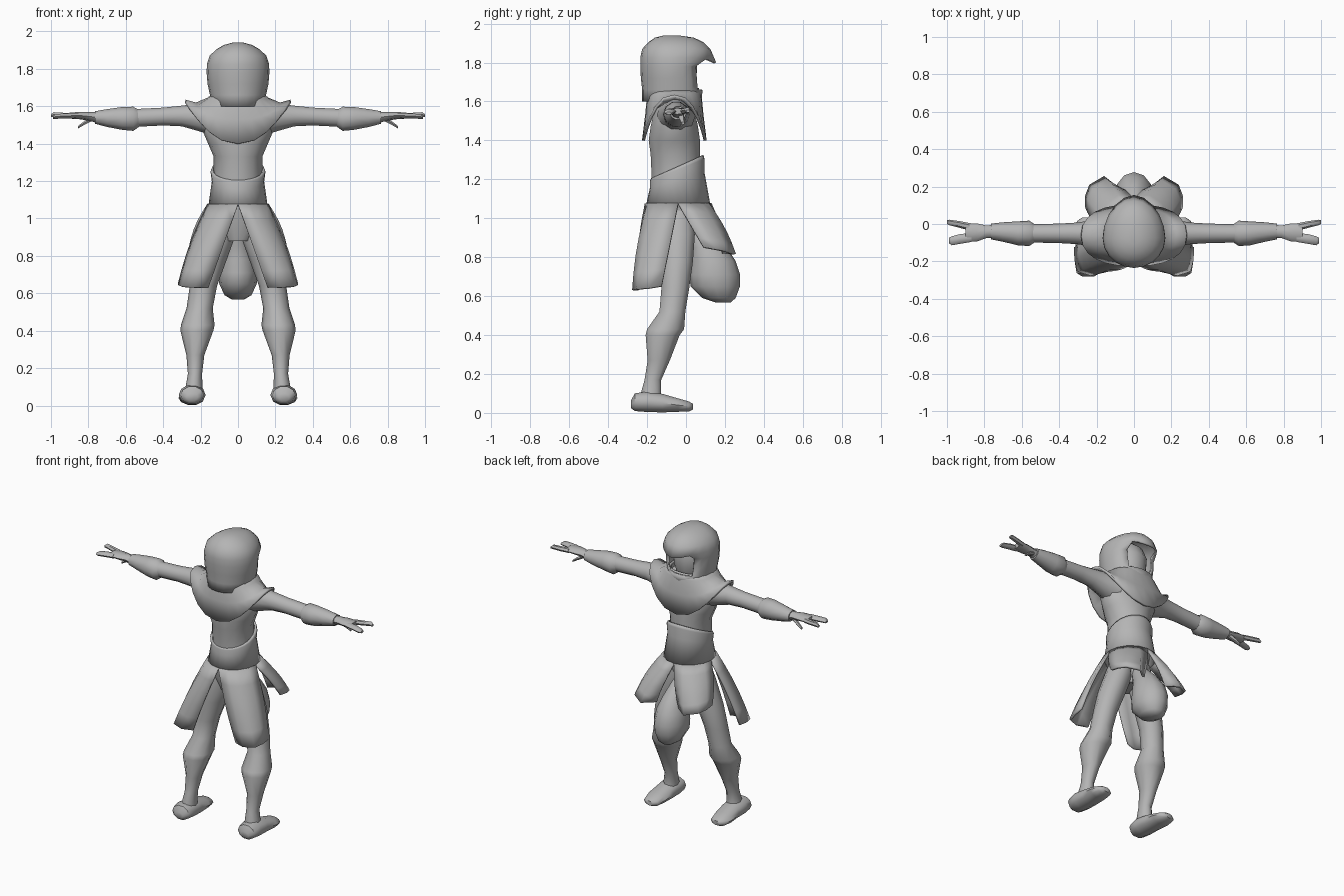
import bpy, math
from mathutils import Vector

cloth = bpy.data.materials.new("plain grey")
cloth.diffuse_color = (0.46, 0.46, 0.46, 1)


def make(name, verts, faces, mirror=False, thick=0.0, angle=50):
    me = bpy.data.meshes.new(name)
    me.from_pydata([tuple(v) for v in verts], [], faces)
    me.materials.append(cloth)
    ob = bpy.data.objects.new(name, me)
    bpy.context.collection.objects.link(ob)
    bpy.ops.object.select_all(action='DESELECT')
    ob.select_set(True)
    bpy.context.view_layer.objects.active = ob
    bpy.ops.object.mode_set(mode='EDIT')
    bpy.ops.mesh.select_all(action='SELECT')
    bpy.ops.mesh.normals_make_consistent(inside=False)
    bpy.ops.object.mode_set(mode='OBJECT')
    bpy.ops.object.shade_smooth_by_angle(angle=math.radians(angle))
    if thick:
        m = ob.modifiers.new("thickness", 'SOLIDIFY')
        m.thickness, m.offset = thick, -1
    if mirror:
        ob.modifiers.new("mirror", 'MIRROR')
    return ob


def skin(rows, closed=True):
    """Quads joining equally long rows of points."""
    n = len(rows[0])
    verts = [p for r in rows for p in r]
    faces = [(i * n + j, i * n + (j + 1) % n, (i + 1) * n + (j + 1) % n, (i + 1) * n + j)
             for i in range(len(rows) - 1) for j in range(n if closed else n - 1)]
    return verts, faces


def loft(name, rings, axis='z', n=10, caps=True, **kw):
    """Rings are centre x, y, z and two radii, across the given axis."""
    rows = []
    for x, y, z, a, b in rings:
        row = []
        for j in range(n):
            t = math.tau * j / n
            c, s = a * math.cos(t), b * math.sin(t)
            row.append({'x': (x, y + c, z + s), 'y': (x + c, y, z + s),
                        'z': (x + c, y + s, z)}[axis])
        rows.append(row)
    verts, faces = skin(rows)
    if caps:
        faces += [tuple(range(n)), tuple(range(len(verts) - n, len(verts)))]
    return make(name, verts, faces, **kw)


# torso
loft("torso", [(0, -.05, .88, .07, .08), (0, -.05, .98, .13, .11), (0, -.05, 1.1, .135, .125),
               (0, -.05, 1.22, .13, .13), (0, -.055, 1.33, .13, .13), (0, -.06, 1.4, .16, .135),
               (0, -.06, 1.47, .19, .125), (0, -.06, 1.58, .19, .1), (0, -.06, 1.65, .1, .08)], n=14)

# arms, cuffs, hands
loft("arm", [(.13, -.05, 1.53, .1, .09), (.2, -.05, 1.54, .075, .08), (.3, -.05, 1.548, .058, .058),
             (.4, -.05, 1.545, .052, .05), (.5, -.05, 1.54, .05, .05), (.6, -.05, 1.535, .05, .05)],
     'x', mirror=True)
loft("cuff", [(.53, -.05, 1.535, .048, .048), (.56, -.05, 1.533, .068, .068),
              (.62, -.05, 1.535, .064, .064), (.7, -.043, 1.537, .052, .05),
              (.765, -.04, 1.54, .042, .035)], 'x', mirror=True)
loft("palm", [(.75, -.04, 1.54, .035, .03), (.79, -.042, 1.545, .034, .024), (.84, -.045, 1.55, .048, .02),
              (.9, -.045, 1.55, .05, .016)], 'x', n=8, mirror=True)
loft("front_finger", [(.88, -.015, 1.55, .02, .015), (.93, -.003, 1.552, .018, .015),
                      (.985, .008, 1.556, .015, .014), (1.0, .01, 1.55, .01, .008)], 'x', n=6, mirror=True)
loft("back_finger", [(.87, -.072, 1.55, .024, .016), (.93, -.08, 1.548, .026, .016),
                     (.975, -.09, 1.545, .024, .014), (.99, -.088, 1.54, .014, .008)], 'x', n=6, mirror=True)
loft("thumb", [(.78, -.03, 1.535, .016, .016), (.82, -.02, 1.512, .014, .012),
               (.855, -.015, 1.488, .008, .008)], 'x', n=6, mirror=True)

# legs and feet
loft("leg", [(.07, -.04, 1.04, .06, .08), (.095, -.04, .92, .085, .09), (.145, -.045, .78, .085, .085),
             (.185, -.055, .64, .073, .075), (.205, -.07, .52, .07, .07), (.215, -.105, .43, .09, .1),
             (.22, -.12, .4, .088, .092), (.228, -.14, .27, .048, .06), (.23, -.17, .17, .038, .045),
             (.235, -.18, .1, .045, .055), (.24, -.18, .05, .05, .06)], mirror=True)
loft("foot", [(.245, -.282, .045, .03, .022), (.245, -.262, .055, .062, .048), (.245, -.2, .057, .072, .055),
              (.245, -.12, .05, .068, .05), (.25, -.04, .04, .068, .036), (.25, .015, .033, .055, .027),
              (.25, .036, .032, .025, .015)], 'y', mirror=True)

# hanging pouch
loft("pouch", [(0, .19, .568, .035, .04), (0, .17, .59, .072, .085), (0, .15, .65, .1, .127),
               (0, .148, .71, .104, .13), (0, .14, .78, .095, .115), (0, .115, .85, .072, .095),
               (0, .07, .92, .05, .07), (0, .03, .98, .03, .04)], n=12)

# tunic waist, with a top edge that rises towards the chest
N = 24
waist = []
for v, rx, y0, ry in ((0, .14, -.045, .135), (.08, .147, -.045, .14), (.35, .14, -.045, .14),
                      (1, .158, -.04, .165)):
    row = []
    for j in range(N):
        t = math.tau * j / N
        c, s = math.cos(t), math.sin(t)
        top = 1.265 + .06 * s
        row.append((rx * c, y0 + ry * s, top + (1.07 - top) * v))
    waist.append(row)
make("tunic_waist", *skin(waist), thick=.012)


# four split skirt panels
def panel(name, start, hem):
    steps = len(hem) - 1
    rows = []
    for i in range(6):
        v = i / 5
        row = []
        for j, p in enumerate(hem):
            t = math.radians(start) * j / steps
            a = Vector((.158 * math.cos(t), -.04 + .165 * math.sin(t), 1.075))
            q = a.lerp(Vector(p), v)
            bulge = .015 * math.sin(math.pi * v)
            q += Vector((math.cos(t), math.sin(t), 0)) * bulge
            row.append(q)
        rows.append(row)
    ob = make(name, *skin(rows, closed=False), mirror=True, angle=60)
    # panel cloth is given depth inwards
    m = ob.modifiers.new("thickness", 'SOLIDIFY')
    m.thickness, m.offset = .014, 0


panel("rear_skirt_panel", -90, [(.315, -.125, .65), (.312, -.19, .64), (.298, -.25, .635),
                                (.23, -.27, .63), (.16, -.245, .63)])
panel("front_skirt_panel", 90, [(.255, .09, .85), (.255, .15, .84), (.235, .205, .83),
                                (.16, .25, .815), (.085, .19, .82)])


# shoulder cape, draped low at chest and back
def spow(v, e):
    return math.copysign(abs(v) ** e, v)


cape = []
for k, (rx, ry) in enumerate(((.13, .125), (.165, .14), (.225, .15), (.28, .166))):
    row = []
    for j in range(N):
        t = math.tau * j / N
        x, y = spow(math.cos(t), .85), spow(math.sin(t), .8)
        hem = 1.4 + .235 * abs(x) ** 2.2
        z = (1.67, 1.645 - .01 * abs(y), 1.62 - .09 * abs(y) ** 1.5, hem)[k]
        row.append((rx * x, -.06 + ry * y, z))
    cape.append(row)
make("shoulder_cape", *skin(cape), thick=.015, angle=60)

# hood: face opening left out, brow drawn forward into a peak
M = 20
levels = [(1.6, .145, .15, .08), (1.66, .15, .15, .085), (1.72, .163, .157, .08), (1.78, .168, .16, .075),
          (1.825, .166, .16, .14), (1.87, .152, .15, .125), (1.905, .115, .118, .09), (1.928, .075, .085, .04),
          (1.94, .03, .035, -.04)]
hood = []
for z, rx, ry, front in levels:
    row = []
    for j in range(M):
        t = math.tau * j / M
        c, s = math.cos(t), math.sin(t)
        y = -.075 + ry * s
        if s > 0:
            y = -.075 + (front + .075) * s ** (1.0 if z > 1.8 else .8)
        drop = .025 * max(0, s) ** 6 if z == 1.825 else 0
        row.append((rx * c, y + drop * .6, z - drop))
    hood.append(row)
hv, hf = skin(hood)
gap = (3, 4, 5, 6)
hf = [f for i, f in enumerate(hf) if not (1 <= i // M < 4 and i % M in gap)]
hf.append(tuple(range(len(hv) - M, len(hv))))
make("hood", hv, hf, thick=.012, angle=60)

# face inside the hood
loft("face", [(0, -.06, 1.58, .07, .07), (0, -.05, 1.63, .08, .09), (0, -.05, 1.7, .105, .105),
              (0, -.05, 1.78, .115, .11), (0, -.06, 1.85, .095, .09), (0, -.07, 1.89, .05, .05)], n=14)
